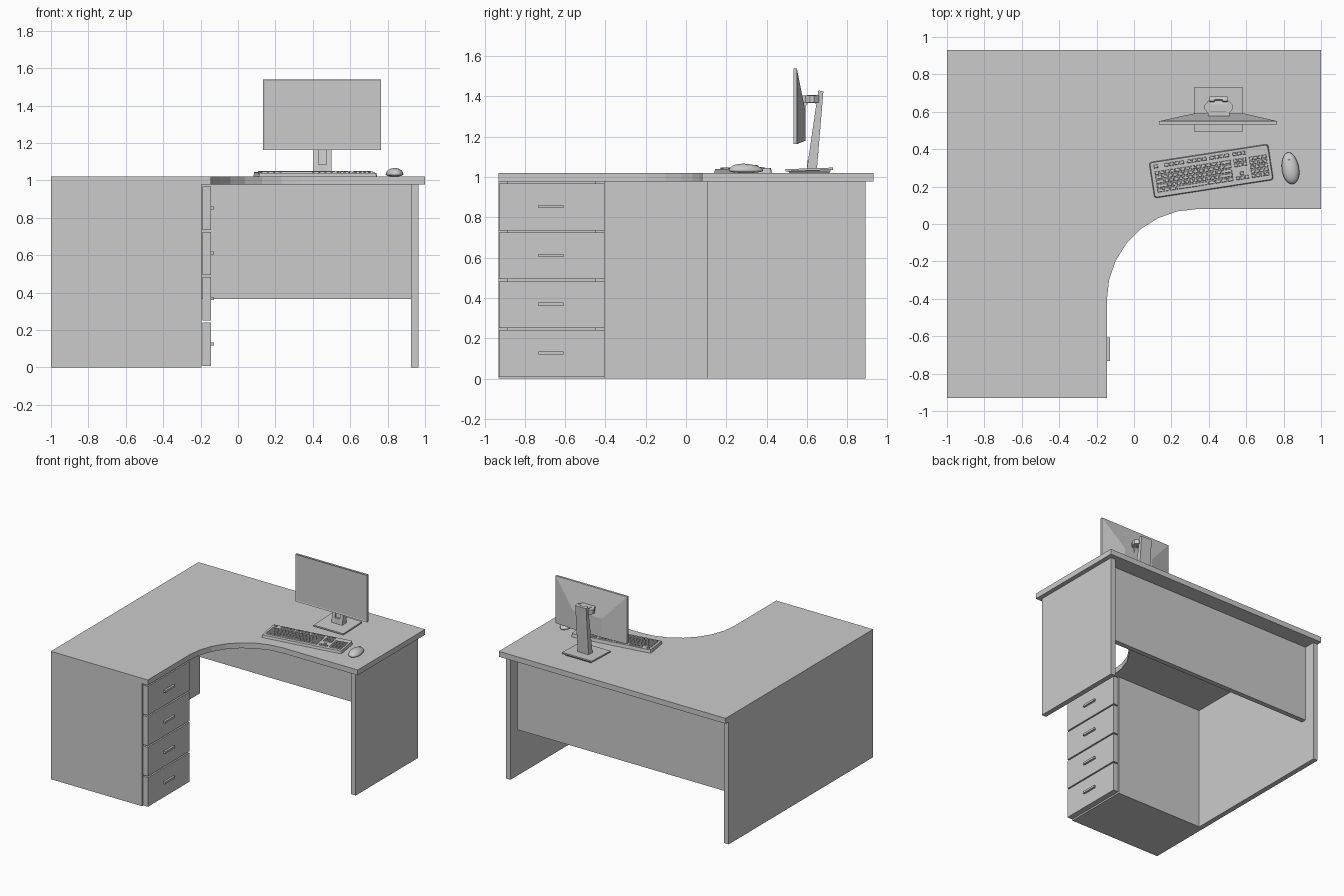
import bpy, bmesh, math
from mathutils import Matrix, Vector

if "Cube" in bpy.data.objects:
    bpy.data.objects.remove(bpy.data.objects["Cube"])


def finish(name, bm):
    bmesh.ops.recalc_face_normals(bm, faces=bm.faces)
    me = bpy.data.meshes.new(name)
    bm.to_mesh(me)
    bm.free()
    ob = bpy.data.objects.new(name, me)
    bpy.context.collection.objects.link(ob)
    return ob


def add_box(bm, lo, hi, taper=0.0):
    """Box from corner to corner; taper pulls the top face inwards."""
    bot, top = [], []
    for sx, sy in ((0, 0), (1, 0), (1, 1), (0, 1)):
        x, y = (lo[0], hi[0])[sx], (lo[1], hi[1])[sy]
        bot.append(bm.verts.new((x, y, lo[2])))
        top.append(bm.verts.new((x + taper * (1 - 2 * sx), y + taper * (1 - 2 * sy), hi[2])))
    bm.faces.new(bot[::-1])
    bm.faces.new(top)
    for i in range(4):
        j = (i + 1) % 4
        bm.faces.new((bot[i], bot[j], top[j], top[i]))


def box(name, lo, hi, taper=0.0):
    bm = bmesh.new()
    add_box(bm, lo, hi, taper)
    return finish(name, bm)


def prism(name, pts, a, b, axis="z"):
    """Extrude a flat outline from a to b; axis x uses (y, z) points."""
    bm = bmesh.new()
    put = (lambda p, t: (t, *p)) if axis == "x" else (lambda p, t: (*p, t))
    f = bm.faces.new([bm.verts.new(put(p, a)) for p in pts])
    ext = bmesh.ops.extrude_face_region(bm, geom=[f])
    move = Vector((b - a, 0, 0)) if axis == "x" else Vector((0, 0, b - a))
    bmesh.ops.translate(bm, vec=move, verts=[v for v in ext["geom"] if isinstance(v, bmesh.types.BMVert)])
    return finish(name, bm)


TOP, UNDER = 1.02, 0.977

# L-shaped desktop with a curved inner corner
arc = [(0.34 + 0.485 * math.cos(t), -0.405 + 0.485 * math.sin(t))
       for t in (math.pi / 2 + math.pi / 2 * i / 7 for i in range(8))]
prism("desktop", [(-1, -0.93), (-1, 0.93), (1, 0.93), (1, 0.08)] + arc + [(-0.145, -0.93)], UNDER, TOP)

# Supporting panels
box("left_panel", (-1, -0.885, 0), (-0.96, 0.89, UNDER))
box("right_panel", (0.925, 0.105, 0), (0.965, 0.89, UNDER))
box("modesty_panel", (-0.96, 0.76, 0.365), (0.925, 0.80, UNDER))

# Drawer cabinet carcass
box("cabinet_front_side", (-1, -0.93, 0), (-0.195, -0.885, UNDER))
box("cabinet_rear_side", (-0.96, -0.45, 0), (-0.195, -0.405, UNDER))
box("cabinet_bottom", (-0.96, -0.885, 0.0), (-0.195, -0.45, 0.04))

# Drawer fronts and handles
for i in range(4):
    z = 0.008 + i * 0.2425
    box(f"drawer_front_{i + 1}", (-0.19, -0.928, z), (-0.145, -0.405, z + 0.232))
    box(f"drawer_handle_{i + 1}", (-0.145, -0.732, z + 0.11), (-0.129, -0.608, z + 0.126))

# Monitor: flat front with a shallow recessed screen, back tapering to a small panel
bm = bmesh.new()
rings = []
for x0, x1, z0, z1, y in ((0.135, 0.765, 1.163, 1.54, 0.533), (0.135, 0.765, 1.163, 1.54, 0.55),
                          (0.326, 0.583, 1.18, 1.33, 0.592)):
    rings.append([bm.verts.new(p) for p in ((x0, y, z0), (x1, y, z0), (x1, y, z1), (x0, y, z1))])
screen = bm.faces.new(rings[0])
bm.faces.new(rings[2][::-1])
for r, s in zip(rings, rings[1:]):
    for i in range(4):
        j = (i + 1) % 4
        bm.faces.new((r[i], r[j], s[j], s[i]))
bmesh.ops.recalc_face_normals(bm, faces=bm.faces)
bmesh.ops.inset_individual(bm, faces=[screen], thickness=0.012, depth=-0.003)
finish("monitor", bm)

# Monitor stand: base, leaning post with a slot in front, arm and mount
box("stand_base_lower", (0.34, 0.515, TOP), (0.565, 0.71, 1.032), -0.01)
prism("stand_base", [(0.495, 1.028), (0.73, 1.036), (0.73, 1.047), (0.495, 1.039)], 0.32, 0.583, "x")
post = [(0.60, 1.04), (0.65, 1.04), (0.682, 1.425), (0.657, 1.43)]
for name, x0, x1 in (("post_left", 0.404, 0.431), ("post_right", 0.473, 0.5)):
    prism(name, post, x0, x1, "x")
prism("post_core", [(0.612, 1.04), (0.65, 1.04), (0.682, 1.425), (0.665, 1.428)], 0.431, 0.473, "x")
prism("post_foot", [(0.60, 1.04), (0.615, 1.04), (0.62, 1.085), (0.604, 1.085)], 0.431, 0.473, "x")
prism("monitor_arm", [(0.575, 1.30), (0.592, 1.31), (0.594, 1.35), (0.606, 1.367), (0.64, 1.367), (0.655, 1.355),
                      (0.675, 1.36), (0.675, 1.40), (0.64, 1.408), (0.605, 1.408), (0.575, 1.395)],
      0.41, 0.495, "x")
prism("arm_mount", [(0.395, 0.57), (0.51, 0.57), (0.51, 0.592), (0.528, 0.615), (0.528, 0.635), (0.505, 0.66),
                    (0.40, 0.66), (0.377, 0.635), (0.377, 0.615), (0.395, 0.592)], 1.37, 1.405)

# Keyboard, laid out locally then turned on the desk
place = Matrix.Translation((0.413, 0.283, TOP)) @ Matrix.Rotation(math.radians(8.8), 4, "Z")
bm = bmesh.new()
add_box(bm, (-0.322, -0.097, 0.0), (0.322, 0.097, 0.022), 0.004)
bmesh.ops.bevel(bm, geom=[e for e in bm.edges if abs(e.verts[0].co.z - e.verts[1].co.z) > 0.01],
                offset=0.012, segments=2, affect="EDGES", profile=0.5)
for v in bm.verts:
    if v.co.z > 0.01:
        v.co.z += 0.03 * v.co.y
finish("keyboard_body", bm).matrix_world = place

bm = bmesh.new()


def key(u0, u1, v, h=0.02):
    z = 0.018 + 0.03 * v
    add_box(bm, (u0 + 0.0015, v - h / 2, z), (u1 - 0.0015, v + h / 2, z + 0.011), 0.003)


def key_row(start, end, v, count):
    step = (end - start) / count
    for i in range(count):
        key(start + i * step, start + (i + 1) * step, v)


ROWS = [0.034, 0.0105, -0.013, -0.0365, -0.06]
key(-0.302, -0.276, 0.07)
for i in range(3):                       # function keys in three groups
    key_row(-0.245 + i * 0.122, -0.135 + i * 0.122, 0.07, 4)
key_row(0.124, 0.196, 0.07, 3)
for v, left, right in zip(ROWS, (0.027, 0.04, 0.047, 0.062), (0.052, 0.04, 0.06, 0.074)):
    key(-0.302, -0.302 + left, v)        # letter rows with wide end keys
    key_row(-0.302 + left, 0.112 - right, v, 12)
    key(0.112 - right, 0.112, v)
key_row(-0.302, -0.198, ROWS[4], 3)
key(-0.198, -0.022, ROWS[4])             # long bar
key_row(-0.022, 0.112, ROWS[4], 4)
for v in ROWS[:2]:
    key_row(0.124, 0.196, v, 3)
key(0.148, 0.172, ROWS[3])
key_row(0.124, 0.196, ROWS[4], 3)
for v in ROWS:                           # number pad
    key_row(0.208, 0.306, v, 4)
finish("keyboard_keys", bm).matrix_world = place

# Mouse: flattened half ellipsoid with a wheel
turn = Matrix.Translation((0.836, 0.298, TOP)) @ Matrix.Rotation(math.radians(8.8), 4, "Z")
bm = bmesh.new()
bmesh.ops.create_uvsphere(bm, u_segments=24, v_segments=14, radius=1)
for v in bm.verts:
    x, y, z = v.co
    v.co = (0.046 * x * (1 - 0.08 * y), 0.086 * y, 0.012 + z * (0.034 - 0.006 * y if z > 0 else 0.012))
for f in bm.faces:
    f.smooth = True
finish("mouse_body", bm).matrix_world = turn
bm = bmesh.new()
bmesh.ops.create_cone(bm, cap_ends=True, segments=16, radius1=0.012, radius2=0.012, depth=0.009,
                      matrix=Matrix.Translation((0, 0.052, 0.028)) @ Matrix.Rotation(math.pi / 2, 4, "Y"))
finish("mouse_wheel", bm).matrix_world = turn
